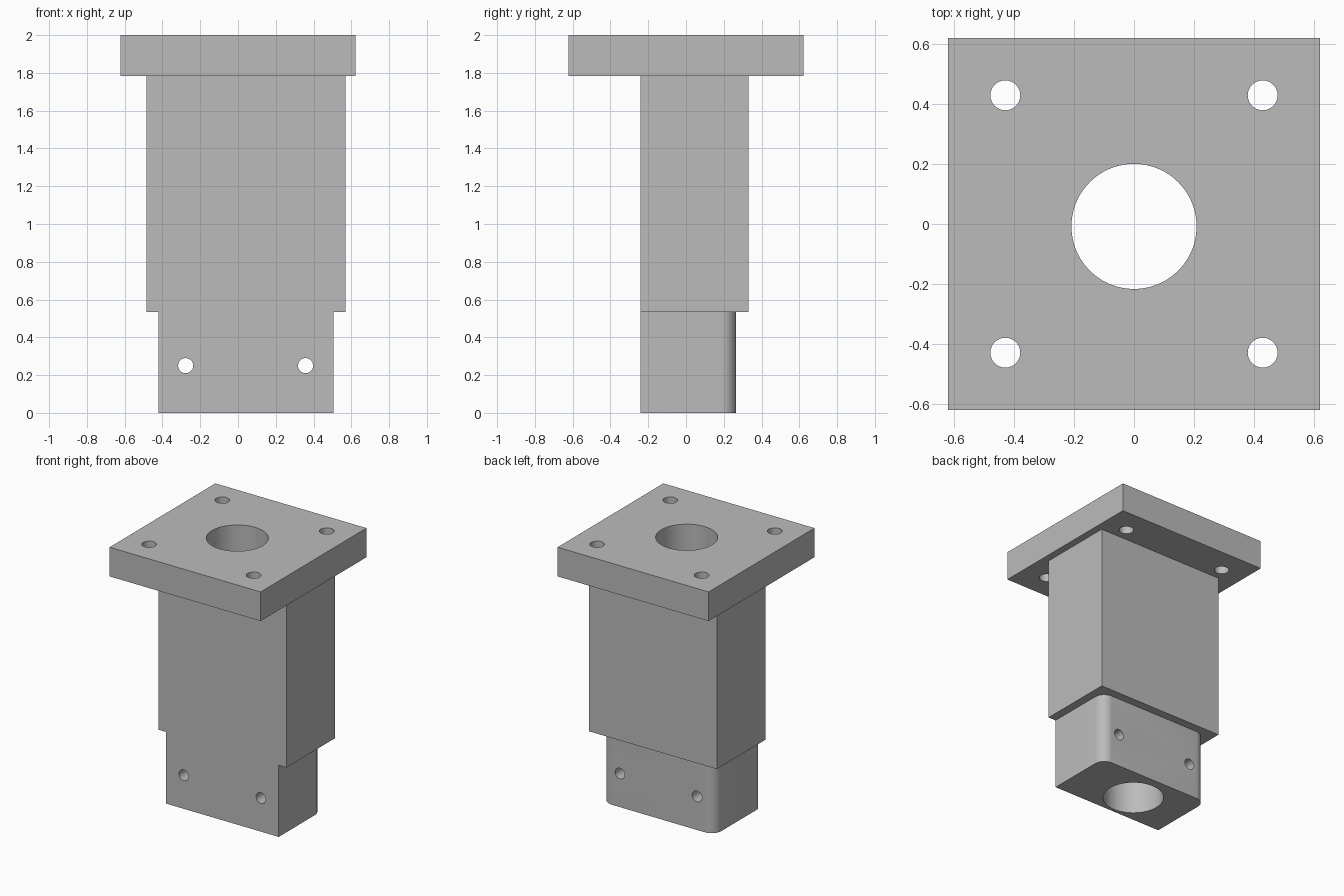
import bpy, bmesh, math

cube = bpy.data.objects.get("Cube")
if cube:
    bpy.data.objects.remove(cube, do_unlink=True)

steel = bpy.data.materials.new("plain grey")
steel.use_nodes = True
GREY = (0.5, 0.5, 0.5, 1)
steel.diffuse_color = GREY
steel.node_tree.nodes["Principled BSDF"].inputs["Base Color"].default_value = GREY


def finish(name, bm):
    mesh = bpy.data.meshes.new(name)
    bm.to_mesh(mesh)
    bm.free()
    mesh.materials.append(steel)
    ob = bpy.data.objects.new(name, mesh)
    bpy.context.collection.objects.link(ob)
    return ob


def block(name, x, y, z, back_radius=0):
    """Box from (min, max) ranges, optionally with rounded back uprights."""
    bm = bmesh.new()
    bmesh.ops.create_cube(bm, size=1)
    for v in bm.verts:
        v.co = [r[1] if c > 0 else r[0] for c, r in zip(v.co, (x, y, z))]
    if back_radius:
        uprights = [e for e in bm.edges
                    if all(abs(v.co.y - y[1]) < 1e-5 for v in e.verts)
                    and abs(e.verts[0].co.z - e.verts[1].co.z) > 1e-5]
        bmesh.ops.bevel(bm, geom=uprights, offset=back_radius, segments=10,
                        profile=0.5, affect='EDGES')
    return finish(name, bm)


def drill(name, radius, location, sides, along_y=False):
    bm = bmesh.new()
    bmesh.ops.create_cone(bm, cap_ends=True, segments=sides,
                          radius1=radius, radius2=radius, depth=5)
    ob = finish(name, bm)
    ob.location = location
    if along_y:
        ob.rotation_euler.x = math.pi / 2
    ob.hide_render = True
    return ob


def combine(target, tool, operation):
    mod = target.modifiers.new(tool.name, 'BOOLEAN')
    mod.operation = operation
    mod.solver = 'EXACT'
    mod.object = tool
    bpy.context.view_layer.objects.active = target
    bpy.ops.object.modifier_apply(modifier=mod.name)
    bpy.data.objects.remove(tool, do_unlink=True)


# Column, rounded foot and square flange, merged into one machined part
FRONT, HALF = -0.242, 0.622
column = block("mounting_post", (-0.485, 0.568), (FRONT, 0.33), (0.533, 1.9))
foot = block("foot", (-0.422, 0.505), (FRONT, 0.266), (0, 0.8), back_radius=0.08)
flange = block("flange", (-HALF, HALF), (-HALF, HALF), (1.783, 2))
combine(column, foot, 'UNION')
combine(column, flange, 'UNION')

# Vertical bore through the whole part
combine(column, drill("bore", 0.209, (0, -0.008, 1), 96), 'DIFFERENCE')

# Bolt holes in the flange corners, kept clear of the column
for sx in (-1, 1):
    for sy in (-1, 1):
        combine(column, drill("bolt_hole", 0.05, (sx * 0.43, sy * 0.43, 2), 32),
                'DIFFERENCE')

# Cross pin holes through the foot
for px in (-0.277, 0.358):
    combine(column, drill("pin_hole", 0.04, (px, 0, 0.25), 32, along_y=True),
            'DIFFERENCE')

# Smooth the bores and the rounded corners, keep the edges crisp
bpy.ops.object.select_all(action='DESELECT')
column.select_set(True)
bpy.context.view_layer.objects.active = column
bpy.ops.object.shade_smooth_by_angle(angle=math.radians(30))
